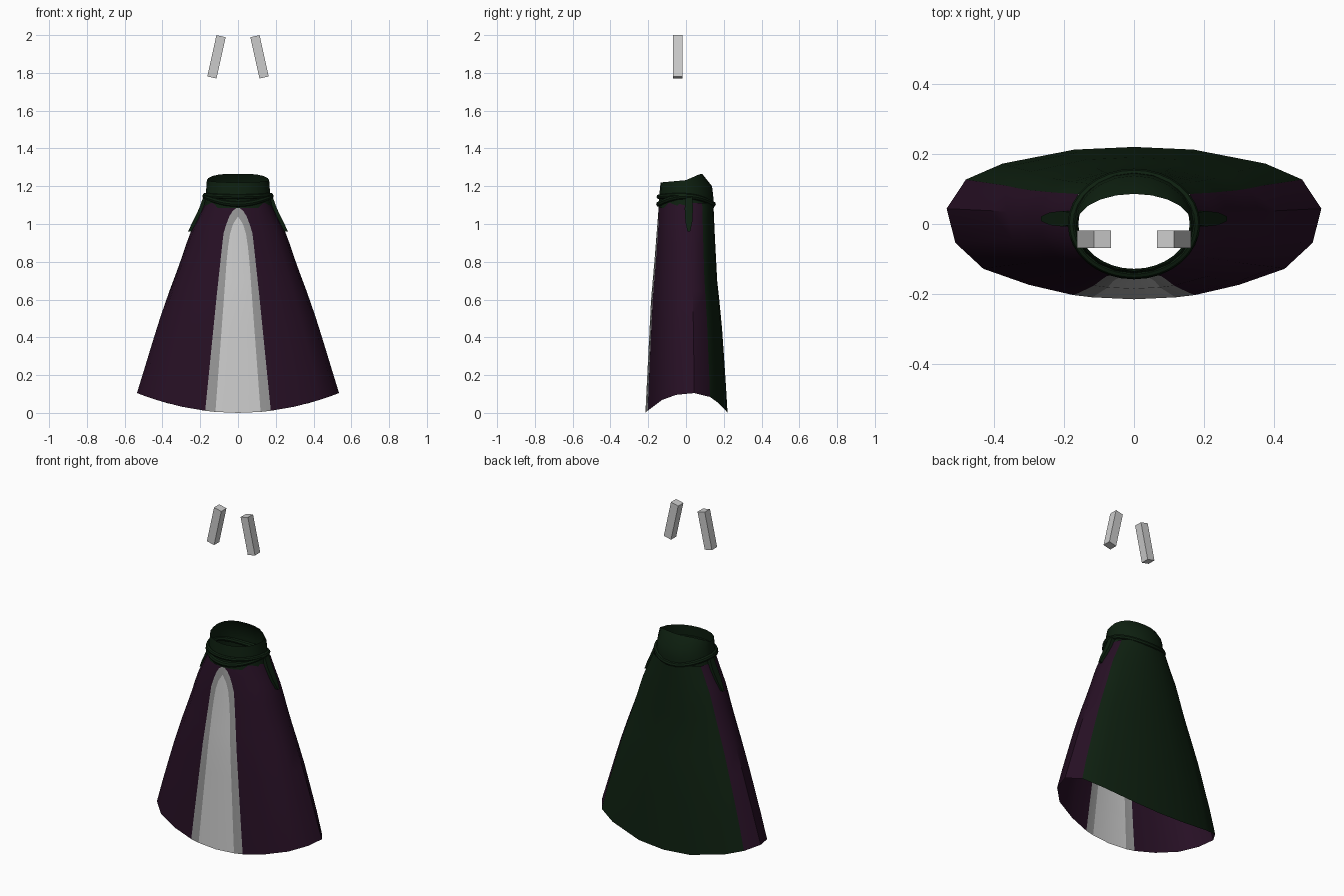
import bpy, bmesh, math
from mathutils import Matrix

if "Cube" in bpy.data.objects:
    bpy.data.objects.remove(bpy.data.objects["Cube"])


def material(name, rgb):
    m = bpy.data.materials.new(name)
    m.diffuse_color = (*rgb, 1)
    m.use_nodes = True
    m.node_tree.nodes["Principled BSDF"].inputs["Base Color"].default_value = m.diffuse_color
    return m


LIGHT = material("light grey", (0.60, 0.60, 0.60))
MID = material("mid grey", (0.31, 0.31, 0.31))
PURPLE = material("dark purple", (0.020, 0.005, 0.018))
GREEN = material("dark green", (0.0042, 0.0140, 0.0050))


def finish(name, bm, mats, smooth=True):
    mesh = bpy.data.meshes.new(name)
    bm.to_mesh(mesh)
    bm.free()
    ob = bpy.data.objects.new(name, mesh)
    bpy.context.collection.objects.link(ob)
    for m in mats:
        mesh.materials.append(m)
    if smooth:
        bpy.ops.object.select_all(action='DESELECT')
        ob.select_set(True)
        bpy.context.view_layer.objects.active = ob
        bpy.ops.object.shade_smooth_by_angle(angle=math.radians(40))
    return ob


def loft(rings, closed=False, mat_rule=None):
    """Skin matching rings of points; closed joins the last ring to the first."""
    bm = bmesh.new()
    rows = [[bm.verts.new(p) for p in r] for r in rings]
    n = len(rows[0])
    pairs = list(zip(rows, rows[1:]))
    if closed:
        pairs.append((rows[-1], rows[0]))
    for a, b in pairs:
        for j in range(n):
            k = (j + 1) % n
            f = bm.faces.new((a[j], a[k], b[k], b[j]))
            f.material_index = mat_rule(j) if mat_rule else 0
    return bm


def lerp(table, z):
    """Piecewise linear profile lookup."""
    if z <= table[0][0]:
        return table[0][1]
    for (z0, v0), (z1, v1) in zip(table, table[1:]):
        if z <= z1:
            return v0 + (v1 - v0) * (z - z0) / (z1 - z0)
    return table[-1][1]


# Skirt profiles: half width, front depth, back depth, panel half widths
SIDE = [(0.105, 0.535), (0.3, 0.475), (0.45, 0.43), (0.6, 0.38), (0.8, 0.305),
        (0.95, 0.255), (1.02, 0.22), (1.11, 0.178)]
FRONT = [(0, 0.215), (0.3, 0.20), (0.6, 0.185), (0.83, 0.165), (1.11, 0.143)]
BACK = [(0, 0.22), (0.2, 0.208), (0.5, 0.187), (0.7, 0.165), (0.95, 0.152), (1.11, 0.145)]
INNER = [(0, 0.12), (0.6, 0.075), (0.85, 0.057), (0.95, 0.042), (1.0, 0.026), (1.04, 0)]
OUTER = [(0, 0.175), (0.6, 0.115), (0.85, 0.088), (0.95, 0.077), (1.03, 0.052),
         (1.07, 0.028), (1.09, 0)]
HEM = [(0, -0.215), (0.12, -0.209), (0.175, -0.203), (0.3, -0.175), (0.43, -0.13),
       (0.51, -0.055), (0.535, 0.045), (0.48, 0.13), (0.375, 0.175), (0.17, 0.213), (0, 0.22)]
LEVELS = [0, 0.15, 0.3, 0.45, 0.6, 0.7, 0.8, 0.88, 0.95, 1.0, 1.04, 1.07, 1.09, 1.11]


def skirt_point(i, level):
    hx, hy = HEM[i]
    low = 0.105 * (hx / 0.535) ** 2          # hem rises toward the sides
    z = low + (1.11 - low) * level / 1.11
    w = lerp(SIDE, z)
    x = hx * w / 0.535
    if i in (1, 2):                          # edges of the arched front panel
        z = level + low * (1 - level / 1.11)
        x = lerp(INNER if i == 1 else OUTER, z)
        if x < 0.004:
            x = 0
        return x, -lerp(FRONT, z) * math.sqrt(1 - (x / w) ** 2), z if x else level
    y = hy * lerp(FRONT, z) / 0.215 if hy < 0 else hy * lerp(BACK, z) / 0.22
    return x, y, z


def skirt_ring(level):
    half = [skirt_point(i, level) for i in range(len(HEM))]
    return half + [(-x, y, z) for x, y, z in half[-2:0:-1]]


def skirt_colour(j):
    k = min(j, 19 - j)
    return 0 if k == 0 else 1 if k == 1 else 2 if k < 7 else 3


bm = loft([skirt_ring(l) for l in LEVELS], mat_rule=skirt_colour)
bmesh.ops.remove_doubles(bm, verts=bm.verts, dist=0.001)
finish("skirt", bm, [LIGHT, MID, PURPLE, GREEN])


# Waistband: flared open band, higher and leaning inward at the back
def band_ring(w, front, back, z_front, z_side, z_back):
    ring = []
    for j in range(20):
        a = 2 * math.pi * j / 20 - math.pi / 2
        c, s = math.cos(a), math.sin(a)
        z = z_side + (z_back - z_side) * min(1, 1.15 * s) if s > 0 else z_side - (z_front - z_side) * s
        ring.append((w * c, s * (back if s > 0 else front), z))
    return ring


finish("waistband", loft([
    band_ring(0.181, 0.146, 0.148, 1.085, 1.09, 1.085),
    band_ring(0.172, 0.142, 0.145, 1.14, 1.15, 1.14),
    band_ring(0.167, 0.138, 0.138, 1.19, 1.20, 1.20),
    band_ring(0.165, 0.134, 0.086, 1.22, 1.232, 1.265)]), [GREEN])


# Belt cords: tubes around the waist
def cord(name, start, end, height, radius, whole):
    n = 32
    rings = []
    for i in range(n if whole else n + 1):
        a = start + (end - start) * i / n
        c, s = math.cos(a), math.sin(a)
        ring = []
        for k in range(8):
            t = 2 * math.pi * k / 8
            out, up = radius * math.cos(t), radius * math.sin(t)
            ring.append(((0.174 + out) * c, (0.143 + out) * s, height(s) + up))
        rings.append(ring[::-1])
    bm = loft(rings, closed=whole)
    bmesh.ops.recalc_face_normals(bm, faces=bm.faces)
    finish(name, bm, [GREEN])


cord("belt_lower_cord", 0, 2 * math.pi, lambda s: 1.147 - 0.042 * s * s, 0.015, True)
cord("belt_upper_cord", math.pi, 2 * math.pi, lambda s: 1.152 - 0.008 * s * s, 0.013, False)

# Belt tails hanging at both sides
TAIL = [(0.172, 1.15, 0.018), (0.198, 1.08, 0.022), (0.232, 1.01, 0.018), (0.256, 0.96, 0.007)]
for side, label in ((1, "right"), (-1, "left")):
    rings = [[(side * (x + dx), 0.015 + dy * h, z) for dx, dy in
              ((-0.012, -1), (0.009, -1), (0.009, 1), (-0.012, 1))] for x, z, h in TAIL]
    bm = loft(rings)
    bm.verts.ensure_lookup_table()
    bm.faces.new(bm.verts[:4])
    bm.faces.new(bm.verts[-4:])
    bmesh.ops.recalc_face_normals(bm, faces=bm.faces)
    finish("belt_tail_" + label, bm, [GREEN])

# Two tilted square rods floating above
for side, label in ((1, "right"), (-1, "left")):
    bm = bmesh.new()
    bmesh.ops.create_cube(bm, size=1, matrix=(
        Matrix.Translation((side * 0.114, -0.043, 1.885))
        @ Matrix.Rotation(-side * math.radians(12.5), 4, 'Y')
        @ Matrix.Diagonal((0.05, 0.05, 0.224, 1))))
    finish("rod_" + label, bm, [LIGHT], smooth=False)
